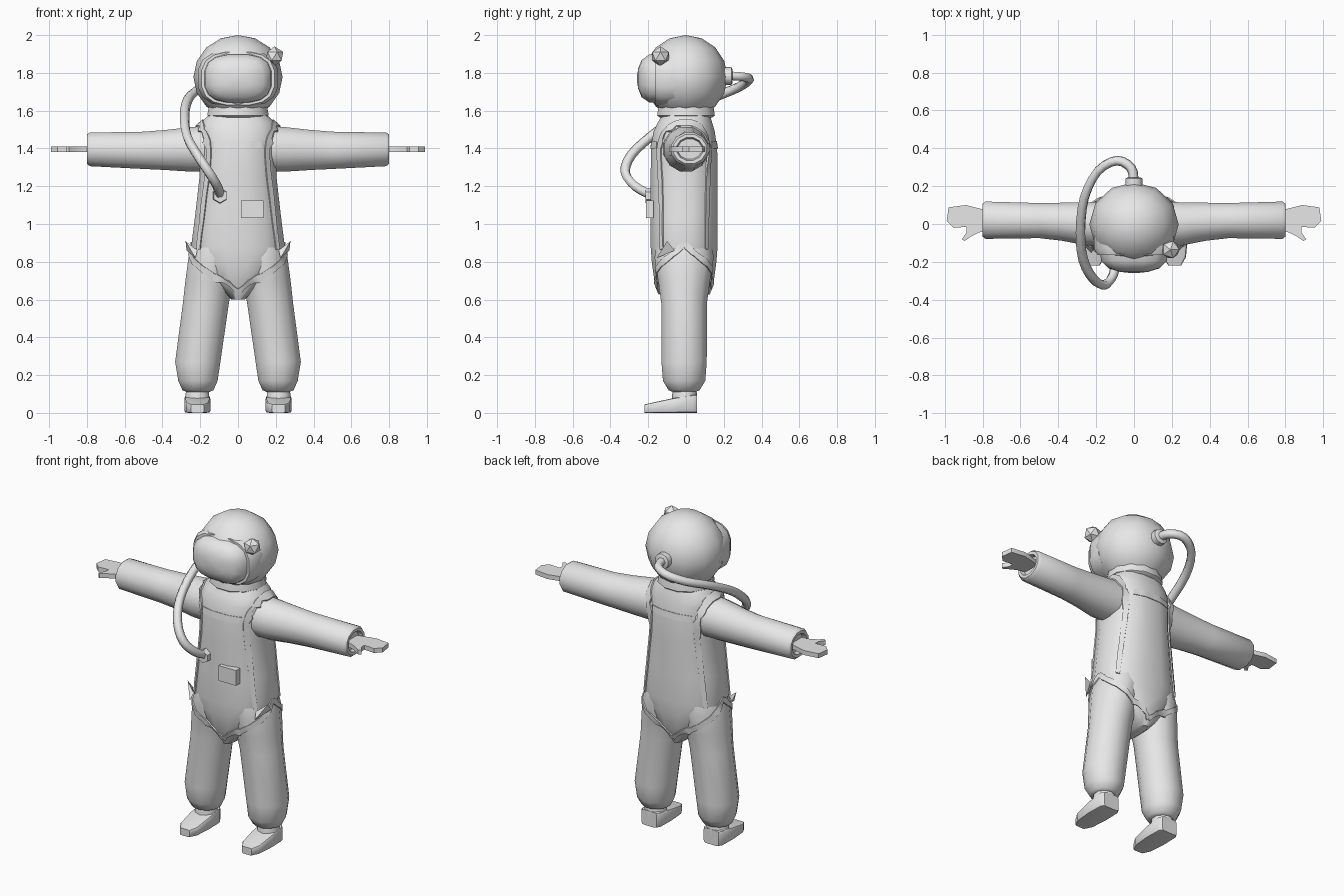
import bpy, bmesh, math
from mathutils import Vector
from mathutils.bvhtree import BVHTree

if "Cube" in bpy.data.objects:
    bpy.data.objects.remove(bpy.data.objects["Cube"])

grey = bpy.data.materials.new("suit grey")
grey.diffuse_color = (0.8, 0.8, 0.8, 1)
grey.use_nodes = True
grey.node_tree.nodes["Principled BSDF"].inputs["Base Color"].default_value = grey.diffuse_color


def finish(name, bm, angle=40):
    bmesh.ops.recalc_face_normals(bm, faces=bm.faces)
    me = bpy.data.meshes.new(name)
    bm.to_mesh(me)
    bm.free()
    me.materials.append(grey)
    me.shade_smooth()
    me.set_sharp_from_angle(angle=math.radians(angle))
    ob = bpy.data.objects.new(name, me)
    bpy.context.collection.objects.link(ob)
    return ob


def loft(name, axis, rings, n=12, power=2.0, angle=40):
    """Skin superellipse rings (centre, radius a, radius b) across an axis."""
    u, v = {"x": ((0, 1, 0), (0, 0, 1)), "y": ((1, 0, 0), (0, 0, 1)),
            "z": ((1, 0, 0), (0, 1, 0))}[axis]
    u, v = Vector(u), Vector(v)
    bm = bmesh.new()
    loops = []
    for c, a, b in rings:
        loop = []
        for i in range(n):
            t = 2 * math.pi * (i + 0.5) / n
            ct, st = math.cos(t), math.sin(t)
            x = math.copysign(abs(ct) ** (2 / power), ct) * a
            y = math.copysign(abs(st) ** (2 / power), st) * b
            loop.append(bm.verts.new(Vector(c) + u * x + v * y))
        loops.append(loop)
    for p, q in zip(loops, loops[1:]):
        for i in range(n):
            j = (i + 1) % n
            bm.faces.new((p[i], p[j], q[j], q[i]))
    bm.faces.new(loops[0])
    bm.faces.new(loops[-1])
    return finish(name, bm, angle)


def smooth_path(pts, steps=4):
    """Catmull-Rom points through a list of positions."""
    p = [Vector(q) for q in pts]
    p = [2 * p[0] - p[1]] + p + [2 * p[-1] - p[-2]]
    out = []
    for i in range(1, len(p) - 2):
        a, b, c, d = p[i - 1:i + 3]
        for k in range(steps):
            t = k / steps
            out.append(0.5 * (2 * b + (c - a) * t + (2 * a - 5 * b + 4 * c - d) * t * t
                              + (3 * b - a - 3 * c + d) * t ** 3))
    return out + [p[-2]]


# Torso
body = [loft("torso", "z", [
    ((0, -0.01, 0.60), 0.035, 0.12), ((0, -0.01, 0.70), 0.15, 0.160),
    ((0, -0.01, 0.80), 0.232, 0.174), ((0, -0.01, 0.88), 0.252, 0.180),
    ((0, -0.01, 1.05), 0.230, 0.180), ((0, -0.01, 1.26), 0.206, 0.180),
    ((0, -0.01, 1.40), 0.206, 0.178), ((0, -0.01, 1.49), 0.212, 0.165),
    ((0, -0.005, 1.54), 0.195, 0.145), ((0, 0, 1.575), 0.160, 0.13),
    ((0, 0, 1.60), 0.14, 0.12)], n=16, power=2.4, angle=60)]

for s, side in ((1, "left"), (-1, "right")):
    # Trouser leg with gathered cuff
    body.append(loft(side + "_leg", "z", [
        ((s * x, -0.01, z), a, b) for x, z, a, b in (
            (0.128, 0.88, 0.120, 0.155), (0.133, 0.82, 0.134, 0.162),
            (0.153, 0.70, 0.130, 0.142), (0.170, 0.58, 0.126, 0.125),
            (0.213, 0.27, 0.124, 0.124), (0.212, 0.17, 0.108, 0.116),
            (0.212, 0.12, 0.085, 0.085), (0.212, 0.11, 0.06, 0.06))], angle=60))
    # Sleeve with recessed cuff
    body.append(loft(side + "_sleeve", "x", [
        ((s * x, y, z), a, b) for x, y, z, a, b in (
            (0.14, 0.0, 1.40, 0.125, 0.125), (0.25, 0.0, 1.395, 0.118, 0.122),
            (0.38, 0.012, 1.392, 0.104, 0.110), (0.50, 0.018, 1.390, 0.096, 0.102),
            (0.785, 0.02, 1.395, 0.102, 0.092), (0.80, 0.02, 1.397, 0.090, 0.080),
            (0.80, 0.02, 1.397, 0.072, 0.062), (0.775, 0.02, 1.397, 0.065, 0.055))]))
    # Shoe
    loft(side + "_shoe", "y", [
        ((s * 0.215, y, h / 2), w, h / 2) for y, w, h in (
            (-0.22, 0.034, 0.045), (-0.175, 0.060, 0.055), (-0.07, 0.070, 0.078),
            (0.035, 0.068, 0.095), (0.058, 0.052, 0.095))], n=12, power=8)
    loft(side + "_ankle", "z", [((s * 0.215, -0.007, z), a, a) for z, a in (
        (0.03, 0.066), (0.10, 0.066), (0.14, 0.055))], n=10)
    # Flat mitten hand with thumb
    bm = bmesh.new()
    outline = [(0.77, 0.07), (0.83, 0.085), (0.89, 0.10), (0.98, 0.088), (0.99, 0.015),
               (0.955, -0.02), (0.885, -0.015), (0.885, -0.045), (0.91, -0.08),
               (0.895, -0.09), (0.86, -0.065), (0.82, -0.045), (0.77, -0.035)]
    f = bm.faces.new([bm.verts.new((s * x, y, 1.382)) for x, y in outline])
    ext = bmesh.ops.extrude_face_region(bm, geom=[f])["geom"]
    bmesh.ops.translate(bm, vec=(0, 0, 0.028),
                        verts=[g for g in ext if isinstance(g, bmesh.types.BMVert)])
    finish(side + "_hand", bm)

# Surface of the clothes, used to lay the trims on
bm = bmesh.new()
for ob in body:
    bm.from_mesh(ob.data)
clothes = BVHTree.FromBMesh(bm)
bm.free()


def ribbon(name, pts, half=0.016, lift=0.007, closed=False):
    """Thin band that hugs the clothes along a path."""
    path = smooth_path(pts)
    bm = bmesh.new()
    rows = []
    for i, p in enumerate(path):
        tan = (path[min(i + 1, len(path) - 1)] - path[max(i - 1, 0)]).normalized()
        loc, nor, _, _ = clothes.find_nearest(p)
        out = Vector((p.x, p.y, 0)).normalized() if p.z < 1.45 else nor
        across = tan.cross(out).normalized() * half
        row = []
        for k in (-1, 1):
            q, n, _, _ = clothes.find_nearest(p + across * k)
            row.append((q + n * lift, q - n * 0.004))
        (a, b), (c, d) = row
        rows.append([bm.verts.new(v) for v in (a, c, d, b)])
    for r, t in zip(rows, rows[1:]):
        for i in range(4):
            j = (i + 1) % 4
            bm.faces.new((r[i], r[j], t[j], t[i]))
    bm.faces.new(rows[0])
    bm.faces.new(rows[-1])
    return finish(name, bm, 35)


for s, side in ((1, "left"), (-1, "right")):
    # Shoulder strap running front to back
    ribbon(side + "_strap", [(s * x, y, z) for x, y, z in (
        (0.222, -0.14, 0.87), (0.195, -0.155, 1.15), (0.175, -0.165, 1.40),
        (0.20, -0.12, 1.50), (0.215, 0, 1.56), (0.20, 0.11, 1.50),
        (0.175, 0.145, 1.40), (0.195, 0.135, 1.15), (0.222, 0.12, 0.87))])
    # Band around the leg opening
    pts = []
    for i in range(13):
        t = math.pi * (i / 12 - 0.5)
        pts.append((s * 0.262 * math.cos(t), 0.185 * math.sin(t) - 0.01,
                    0.62 + 0.27 * (1 - abs(t) / (math.pi / 2)) ** 0.9))
    ribbon(side + "_leg_band", pts)
    # Pointed tab where strap and leg band meet
    bm = bmesh.new()
    a = [(0.225, -0.155, 0.82), (0.278, -0.10, 0.91), (0.272, -0.06, 0.86),
         (0.215, -0.13, 0.86)]
    v = [bm.verts.new((s * x, y, z)) for x, y, z in a]
    for tri in ((0, 1, 2), (0, 1, 3), (0, 2, 3), (1, 2, 3)):
        bm.faces.new([v[i] for i in tri])
    finish(side + "_hip_tab", bm)

# Chest and back bands
for name, y in (("chest_band", -0.185), ("back_band", 0.165)):
    ribbon(name, [(x, y, 1.42) for x in (-0.16, -0.08, 0, 0.08, 0.16)], half=0.02, lift=0.004)

# Collar
loft("collar", "z", [((0, 0, z), a, a * 0.94) for z, a in (
    (1.565, 0.155), (1.575, 0.168), (1.595, 0.165), (1.62, 0.16))])

# Helmet
bm = bmesh.new()
bmesh.ops.create_uvsphere(bm, u_segments=12, v_segments=8, radius=1)
for v in bm.verts:
    v.co = Vector((v.co.x * 0.236, v.co.y * 0.222 - 0.002, v.co.z * 0.222 + 1.778))
finish("helmet", bm, 60)

# Face window with its rim
loft("visor_rim", "y", [((0, y, 1.77), a, b) for y, a, b in (
    (-0.06, 0.215, 0.150), (-0.13, 0.215, 0.150), (-0.165, 0.195, 0.142),
    (-0.165, 0.180, 0.130))], n=16, power=2.8)
loft("visor", "y", [((0, y, 1.77), a, b) for y, a, b in (
    (-0.13, 0.184, 0.132), (-0.195, 0.176, 0.128), (-0.235, 0.135, 0.100),
    (-0.253, 0.075, 0.055), (-0.259, 0.02, 0.015))], n=16, power=2.8, angle=60)

# Helmet lamp
bm = bmesh.new()
bmesh.ops.create_icosphere(bm, subdivisions=1, radius=0.052)
bmesh.ops.translate(bm, vec=(0.193, -0.135, 1.888), verts=bm.verts)
finish("helmet_lamp", bm, 30)

# Air hose from the back of the helmet to the chest
cu = bpy.data.curves.new("air_hose", "CURVE")
cu.dimensions = "3D"
cu.bevel_depth = 0.026
cu.bevel_resolution = 1
cu.use_fill_caps = True
cu.materials.append(grey)
path = smooth_path([
    (0, 0.22, 1.785), (-0.015, 0.295, 1.78), (-0.09, 0.335, 1.765), (-0.19, 0.28, 1.725),
    (-0.262, 0.14, 1.665), (-0.283, -0.04, 1.57), (-0.268, -0.19, 1.46),
    (-0.215, -0.29, 1.365), (-0.155, -0.322, 1.275), (-0.11, -0.27, 1.20),
    (-0.095, -0.18, 1.15)], 3)
sp = cu.splines.new("POLY")
sp.points.add(len(path) - 1)
for pt, co in zip(sp.points, path):
    pt.co = (*co, 1)
sp.use_smooth = True
bpy.context.collection.objects.link(bpy.data.objects.new("air_hose", cu))
loft("helmet_port", "y", [((0, y, 1.783), a, a) for y, a in (
    (0.19, 0.047), (0.24, 0.047), (0.245, 0.038))], n=10)
loft("chest_port", "y", [((-0.095, y, 1.15), a, a) for y, a in (
    (-0.17, 0.042), (-0.215, 0.038))], n=6)

# Chest control box
bm = bmesh.new()
bmesh.ops.create_cube(bm, size=1)
for v in bm.verts:
    v.co = Vector((v.co.x * 0.12 + 0.075, v.co.y * 0.04 - 0.192, v.co.z * 0.095 + 1.078))
finish("control_box", bm, 30)
